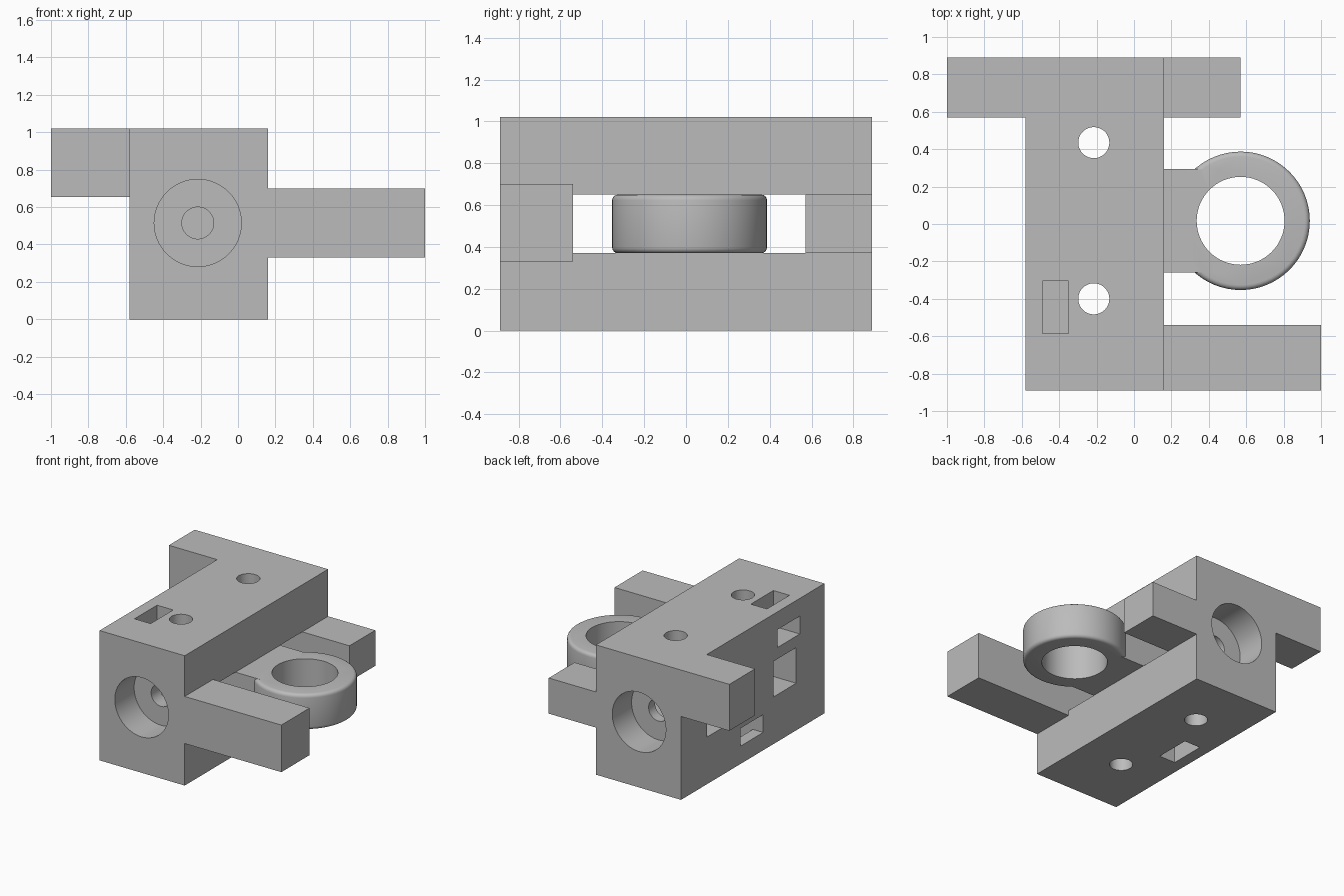
import bpy, math

cube = bpy.data.objects.get("Cube")
if cube:
    bpy.data.objects.remove(cube, do_unlink=True)

grey = bpy.data.materials.new("plain grey")
grey.use_nodes = True
colour = (0.5, 0.5, 0.5, 1)
grey.diffuse_color = colour
grey.node_tree.nodes["Principled BSDF"].inputs["Base Color"].default_value = colour


def box(name, x, y, z):
    """Box from (min, max) pairs on each axis."""
    spans = (x, y, z)
    bpy.ops.mesh.primitive_cube_add(size=1, location=[(a + b) / 2 for a, b in spans])
    ob = bpy.context.object
    ob.name = name
    ob.scale = [b - a for a, b in spans]
    bpy.ops.object.transform_apply(location=True, rotation=True, scale=True)
    return ob


def rod(name, centre, radius, length, along_y=False):
    bpy.ops.mesh.primitive_cylinder_add(
        vertices=64, radius=radius, depth=length, location=centre,
        rotation=(math.pi / 2 if along_y else 0, 0, 0))
    ob = bpy.context.object
    ob.name = name
    bpy.ops.object.transform_apply(location=True, rotation=True, scale=True)
    return ob


def apply(ob, mod):
    bpy.context.view_layer.objects.active = ob
    bpy.ops.object.modifier_apply(modifier=mod.name)


def combine(ob, other, operation):
    mod = ob.modifiers.new("combine", 'BOOLEAN')
    mod.operation = operation
    mod.solver = 'EXACT'
    mod.object = other
    apply(ob, mod)
    bpy.data.objects.remove(other, do_unlink=True)


def finish(ob):
    ob.data.materials.clear()
    ob.data.materials.append(grey)
    bpy.ops.object.select_all(action='DESELECT')
    ob.select_set(True)
    bpy.context.view_layer.objects.active = ob
    bpy.ops.object.shade_smooth_by_angle(angle=math.radians(30))


X0, X1, Y, TOP = -0.58, 0.16, 0.89, 1.02
HOLE_X, MID_Z = -0.215, 0.515
SLOT_Z = (0.37, 0.65)

# Block with its three arms
body = box("block_with_arms", (X0, X1), (-Y, Y), (0, TOP))
for x, y, z in (
        ((-1.0, X0 + 0.1), (0.57, Y), (0.655, TOP)),
        ((X1 - 0.1, 0.57), (0.57, Y), SLOT_Z),
        ((X1 - 0.1, 1.0), (-Y, -0.54), (0.33, 0.70))):
    combine(body, box("arm", x, y, z), 'UNION')

# Square windows through the block, each crossed by a vertical bolt hole
for y0, y1, hole_y in ((-0.54, -0.26, -0.40), (0.295, 0.57, 0.435)):
    combine(body, box("window", (X0 - 0.1, X1 + 0.001), (y0, y1), SLOT_Z), 'DIFFERENCE')
    combine(body, rod("bolt_hole", (HOLE_X, hole_y, TOP / 2), 0.083, 1.5), 'DIFFERENCE')

# Counterbored holes in both ends, running into the windows
for side in (-1, 1):
    combine(body, rod("counterbore", (HOLE_X, side * Y, MID_Z), 0.233, 0.48, True), 'DIFFERENCE')
    combine(body, rod("end_hole", (HOLE_X, side * 0.6, MID_Z), 0.085, 0.4, True), 'DIFFERENCE')

# Angled channels: in from the side, out through the top or the bottom
for y, side_z, shaft_z in (
        ((-0.585, -0.305), (0.74, 0.88), (0.74, TOP + 0.1)),
        ((-0.13, 0.15), (0.14, 0.28), (-0.1, 0.28))):
    channel = box("channel", (X0 - 0.1, -0.35), y, side_z)
    combine(channel, box("shaft", (-0.49, -0.35), y, shaft_z), 'UNION')
    combine(body, channel, 'DIFFERENCE')
finish(body)

# Ring with rounded outer rims, joined to the block by a flat tab
RING = (0.57, 0.017, MID_Z - 0.005)
ring = rod("ring_with_tab", RING, 0.37, SLOT_Z[1] - SLOT_Z[0])
bevel = ring.modifiers.new("rim", 'BEVEL')
bevel.width = 0.027
bevel.segments = 4
bevel.limit_method = 'ANGLE'
bevel.angle_limit = math.radians(40)
apply(ring, bevel)
combine(ring, box("tab", (X1, 0.45), (-0.26, 0.295), SLOT_Z), 'UNION')
combine(ring, rod("bore", RING, 0.235, 1), 'DIFFERENCE')
finish(ring)
